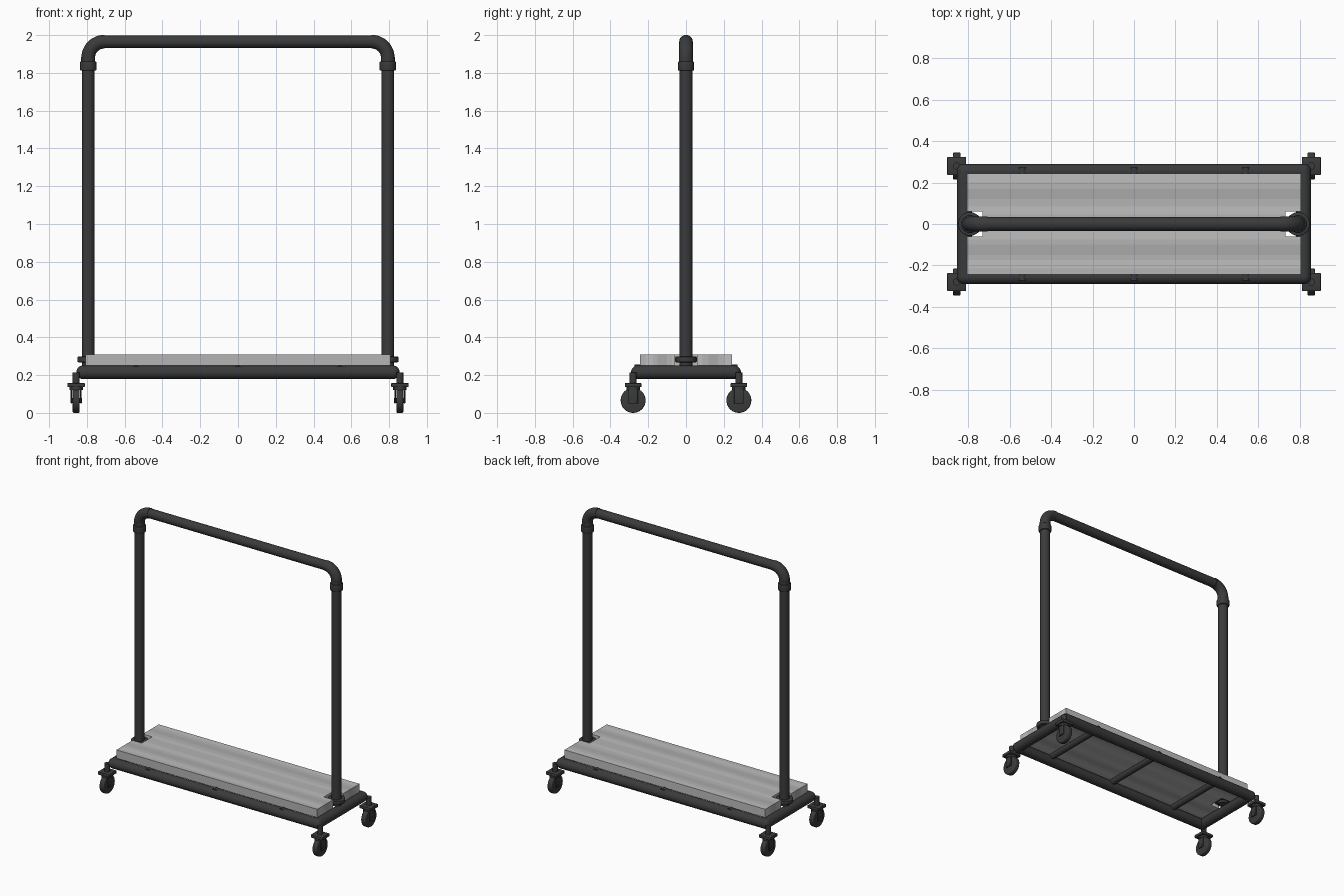
import bpy, bmesh, math
from mathutils import Vector

if "Cube" in bpy.data.objects:
    bpy.data.objects.remove(bpy.data.objects["Cube"])


def material(name, r, g, b):
    m = bpy.data.materials.new(name)
    m.diffuse_color = (r, g, b, 1)
    m.use_nodes = True
    m.node_tree.nodes["Principled BSDF"].inputs["Base Color"].default_value = m.diffuse_color
    return m


IRON = material("dark iron", 0.042, 0.043, 0.044)
WOODS = [material("grey wood", 0.46, 0.46, 0.46),
         material("light grey wood", 0.52, 0.52, 0.52),
         material("dull grey wood", 0.40, 0.40, 0.40)]


def smooth(ob):
    bpy.ops.object.select_all(action='DESELECT')
    ob.select_set(True)
    bpy.context.view_layer.objects.active = ob
    bpy.ops.object.shade_smooth_by_angle(angle=math.radians(35))


def finish(name, bm, mats):
    bmesh.ops.recalc_face_normals(bm, faces=bm.faces)
    me = bpy.data.meshes.new(name)
    bm.to_mesh(me)
    bm.free()
    ob = bpy.data.objects.new(name, me)
    bpy.context.collection.objects.link(ob)
    for m in mats:
        me.materials.append(m)
    smooth(ob)
    return ob


def rod(name, a, b, r, sides=32, bevel=0.0):
    """Capped cylinder between two points."""
    a, b = Vector(a), Vector(b)
    bm = bmesh.new()
    bmesh.ops.create_cone(bm, cap_ends=True, segments=sides, radius1=r, radius2=r,
                          depth=(b - a).length)
    if bevel:
        rims = [e for e in bm.edges if abs(e.verts[0].co.z - e.verts[1].co.z) < 1e-5]
        bmesh.ops.bevel(bm, geom=rims, offset=bevel, segments=3, profile=0.5, affect='EDGES')
    bm.transform((b - a).to_track_quat('Z', 'Y').to_matrix().to_4x4())
    bmesh.ops.translate(bm, verts=bm.verts, vec=(a + b) / 2)
    return finish(name, bm, [IRON])


def box(name, centre, size, bevel=0.0):
    bm = bmesh.new()
    bmesh.ops.create_cube(bm, size=1)
    bmesh.ops.scale(bm, verts=bm.verts, vec=size)
    if bevel:
        bmesh.ops.bevel(bm, geom=bm.edges[:], offset=bevel, segments=2, profile=0.5,
                        affect='EDGES')
    bmesh.ops.translate(bm, verts=bm.verts, vec=centre)
    return finish(name, bm, [IRON])


def elbow(name, centre, u, v, bend, r, steps=12, sides=28):
    """Quarter torus from direction u to direction v around a centre."""
    c, u, v = Vector(centre), Vector(u), Vector(v)
    w = u.cross(v)
    bm = bmesh.new()
    rings = []
    for i in range(steps + 1):
        t = math.pi / 2 * i / steps
        out = u * math.cos(t) + v * math.sin(t)
        rings.append([bm.verts.new(c + out * (bend + r * math.cos(p)) + w * r * math.sin(p))
                      for p in (2 * math.pi * k / sides for k in range(sides))])
    for p, q in zip(rings, rings[1:]):
        for k in range(sides):
            n = (k + 1) % sides
            bm.faces.new((p[k], p[n], q[n], q[k]))
    bm.faces.new(rings[0])
    bm.faces.new(rings[-1])
    return finish(name, bm, [IRON])


POLE_X, TOP_Z, BEND = 0.793, 1.965, 0.085
RAIL_X, RAIL_Y, RAIL_Z, RAIL_R = 0.82, 0.255, 0.215, 0.036

# Hanging rail and uprights
rod("hanging_rail", (-0.71, 0, TOP_Z), (0.71, 0, TOP_Z), 0.033)
for s, side in ((-1, "left"), (1, "right")):
    x = s * POLE_X
    rod(side + "_pole", (x, 0, 0.25), (x, 0, 1.83), 0.034)
    elbow(side + "_elbow", (s * (POLE_X - BEND), 0, TOP_Z - BEND),
          (s, 0, 0), (0, 0, 1), BEND, 0.036)
    rod(side + "_elbow_neck", (x, 0, 1.85), (x, 0, 1.885), 0.037)
    rod(side + "_collar", (x, 0, 1.812), (x, 0, 1.86), 0.043, bevel=0.005)
    rod(side + "_flange", (x, 0, 0.268), (x, 0, 0.298), 0.057, bevel=0.005)

    # End pipe of the base frame
    rod(side + "_end_pipe", (s * RAIL_X, -RAIL_Y, RAIL_Z), (s * RAIL_X, RAIL_Y, RAIL_Z), RAIL_R)

for s, side in ((-1, "front"), (1, "back")):
    rod(side + "_long_pipe", (-RAIL_X, s * RAIL_Y, RAIL_Z), (RAIL_X, s * RAIL_Y, RAIL_Z), RAIL_R)

# Cross bars under the deck
for i, x in enumerate((-0.54, 0, 0.54)):
    rod(f"cross_bar_{i + 1}", (x, -0.272, 0.233), (x, 0.272, 0.233), 0.022, 20)

# Corner fittings and casters
for sx in (-1, 1):
    for sy in (-1, 1):
        tag = ("left" if sx < 0 else "right") + ("_front" if sy < 0 else "_back")
        x, y = sx * 0.857, sy * 0.28
        bm = bmesh.new()
        bmesh.ops.create_uvsphere(bm, u_segments=24, v_segments=16, radius=RAIL_R)
        bmesh.ops.translate(bm, verts=bm.verts, vec=(sx * RAIL_X, sy * RAIL_Y, RAIL_Z))
        finish(tag + "_corner", bm, [IRON])
        rod(tag + "_caster_stem", (x, y, 0.15), (x, y, 0.215), 0.018, 20)
        box(tag + "_caster_plate", (x, y, 0.147), (0.092, 0.088, 0.022), 0.004)
        rod(tag + "_swivel", (x, y, 0.122), (x, y, 0.14), 0.036, 24)
        rod(tag + "_wheel", (x - 0.018, y, 0.066), (x + 0.018, y, 0.066), 0.066, 36, 0.006)
        rod(tag + "_axle", (x - 0.03, y, 0.066), (x + 0.03, y, 0.066), 0.013, 16)
        for k in (-1, 1):
            box(f"{tag}_fork_{'inner' if k < 0 else 'outer'}", (x + k * 0.025, y, 0.09),
                (0.007, 0.05, 0.08), 0.002)

# Wooden deck: one extruded outline with end notches, striped along its length
HX, HY, NX, NY = 0.808, 0.243, 0.733, 0.06
quarter = [(HX, -HY), (HX, -NY), (NX, -NY)]
half = quarter + [(px, -py) for px, py in reversed(quarter)]
bm = bmesh.new()
base = bm.faces.new([bm.verts.new((px, py, 0.25))
                     for px, py in half + [(-px, -py) for px, py in half]])
top = bmesh.ops.extrude_face_region(bm, geom=[base])
bmesh.ops.translate(bm, vec=(0, 0, 0.06),
                    verts=[g for g in top["geom"] if isinstance(g, bmesh.types.BMVert)])
if base.is_valid is False or not any(f.is_valid and f.calc_center_median().z < 0.251
                                     for f in bm.faces):
    bm.faces.new([v for v in bm.verts if v.co.z < 0.251])
cuts = (-0.215, -0.175, -0.15, -0.1, -0.075, -0.03, 0.02, 0.045, 0.085, 0.12, 0.17, 0.2)
for c in cuts:
    bmesh.ops.bisect_plane(bm, geom=bm.verts[:] + bm.edges[:] + bm.faces[:],
                           plane_co=(0, c, 0), plane_no=(0, 1, 0))
pattern = (0, 1, 0, 2, 0, 1, 0, 0, 1, 0, 2, 0, 1)
for f in bm.faces:
    f.material_index = pattern[sum(f.calc_center_median().y > c for c in cuts)]
finish("deck", bm, WOODS)
